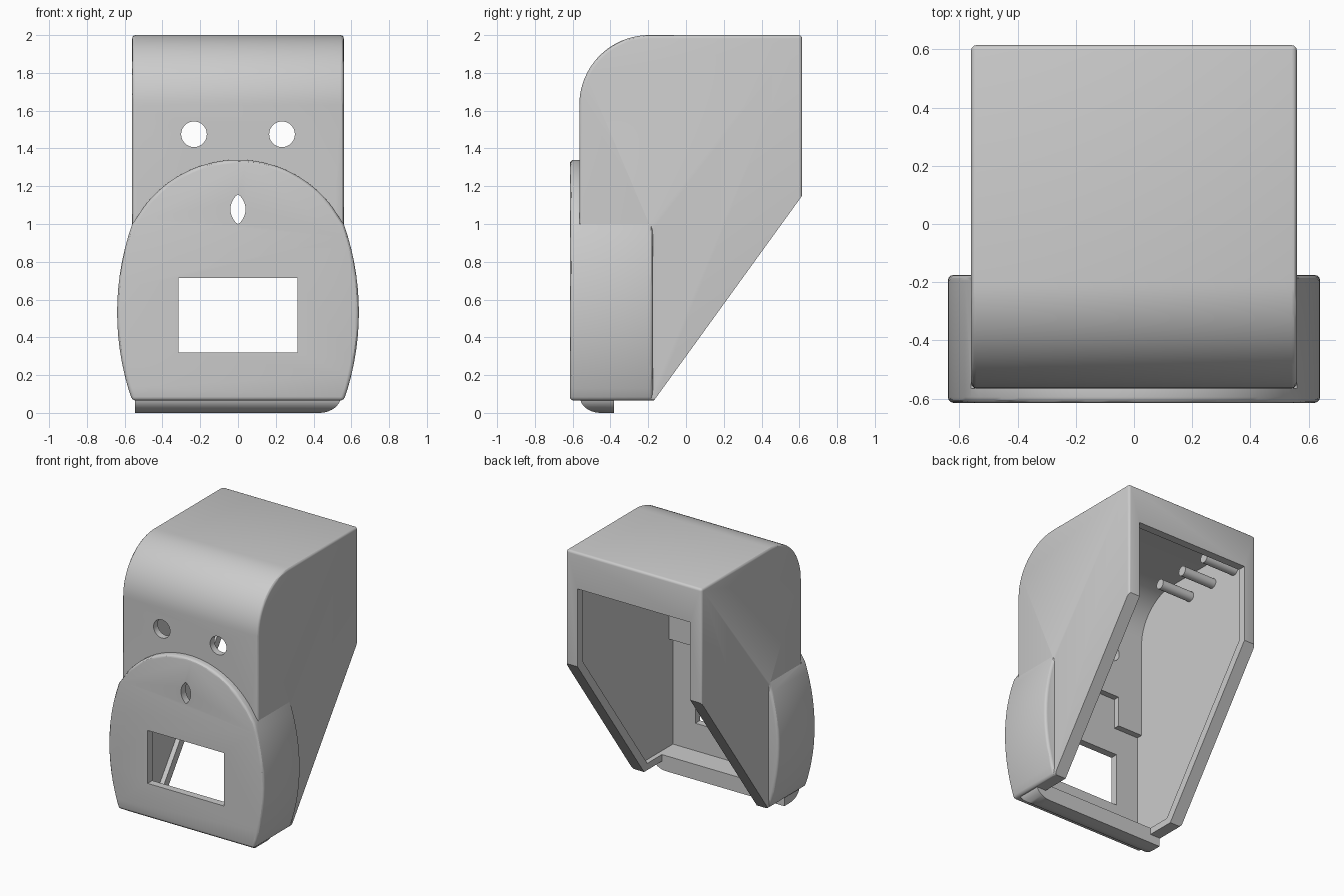
import bpy, bmesh
from math import sin, cos, radians, pi, asin, atan2

if "Cube" in bpy.data.objects:
    bpy.data.objects.remove(bpy.data.objects["Cube"])


def arc(cx, cz, r, a0, a1, n, rz=None):
    """Points on an arc, angles in degrees."""
    rz = r if rz is None else rz
    return [(cx + r * cos(radians(a0 + (a1 - a0) * i / n)),
             cz + rz * sin(radians(a0 + (a1 - a0) * i / n))) for i in range(n + 1)]


def prism(name, pts, axis, a, b, bevel=0.0, keep_sharp=None):
    """Extrude a profile: axis 'x' takes (y, z) points, axis 'y' takes (x, z)."""
    bm = bmesh.new()
    place = (lambda p, d: (d, p[0], p[1])) if axis == 'x' else (lambda p, d: (p[0], d, p[1]))
    v0 = [bm.verts.new(place(p, a)) for p in pts]
    v1 = [bm.verts.new(place(p, b)) for p in pts]
    n = len(pts)
    bm.faces.new(v0)
    bm.faces.new(v1[::-1])
    for i in range(n):
        j = (i + 1) % n
        bm.faces.new((v0[j], v0[i], v1[i], v1[j]))
    bmesh.ops.recalc_face_normals(bm, faces=bm.faces)
    if bevel:
        edges = [e for e in bm.edges if e.calc_face_angle(0) > radians(25)
                 and not (keep_sharp and all(keep_sharp(v.co) for v in e.verts))]
        bmesh.ops.bevel(bm, geom=edges, offset=bevel, segments=3, profile=0.5,
                        affect='EDGES', clamp_overlap=True)
    me = bpy.data.meshes.new(name)
    bm.to_mesh(me)
    bm.free()
    ob = bpy.data.objects.new(name, me)
    bpy.context.collection.objects.link(ob)
    return ob


def box(name, x0, x1, y0, y1, z0, z1):
    return prism(name, [(x0, z0), (x1, z0), (x1, z1), (x0, z1)], 'y', y0, y1)


def boolean(target, tool, op='DIFFERENCE'):
    """Apply a boolean and drop the tool object."""
    m = target.modifiers.new("cut", 'BOOLEAN')
    m.object, m.operation, m.solver = tool, op, 'EXACT'
    bpy.context.view_layer.objects.active = target
    bpy.ops.object.modifier_apply(modifier=m.name)
    bpy.data.objects.remove(tool)


# Main body: rounded front top, sloped rear underside
body_profile = ([(-0.17, 0.065), (0.615, 1.15), (0.615, 2.0)]
                + arc(-0.195, 1.63, 0.37, 90, 180, 20) + [(-0.565, 0.065)])
housing = prism("housing", body_profile, 'x', -0.56, 0.56, 0.018,
                lambda c: abs((c.z - 0.065) * 0.785 - (c.y + 0.17) * 1.085) < 0.01)

# Face plate with bulging side wings
R = 1.406
half = math_half = asin(0.4675 / R) * 180 / pi
right = arc(0.64 - R, 0.5325, R, -half, half, 14)
a0 = atan2(1.0 - 0.717, 0.555) * 180 / pi
top = arc(0, 0.717, 0.623, a0, 180 - a0, 32)[1:-1]
left = [(-x, z) for x, z in reversed(right)]
face = prism("face", right + top + left, 'y', -0.615, -0.175, 0.02)
boolean(face, box("face_trim", -1, 1, -0.565, 0.2, 1.0, 1.6))
boolean(housing, face, 'UNION')

# Bottom bar, rounded at the front and at one end
bar = prism("bar", [(-0.38, 0.1), (-0.38, 0.0)]
            + arc(-0.45, 0.08, 0.11, 270, 180, 10, 0.08) + [(-0.56, 0.1)], 'x', -0.545, 0.545)
boolean(bar, prism("bar_trim", [(-0.6, 0.2), (-0.6, -0.1), (0.43, -0.1)]
                   + arc(0.43, 0.09, 0.115, 270, 360, 10, 0.09) + [(0.545, 0.2)],
                   'y', -0.8, 0), 'INTERSECT')
boolean(housing, bar, 'UNION')

# Hollow interior, leaving a rim around the rear opening
cavity = ([(-0.208, 0.115), (0.555, 1.169), (0.555, 1.95)]
          + arc(-0.195, 1.63, 0.32, 90, 180, 20) + [(-0.515, 0.115)])
boolean(housing, prism("cavity", cavity, 'x', -0.5, 0.5))
boolean(housing, prism("rear_opening", [(0.5, 1.73), (0.7, 1.73), (0.7, -0.1),
                                        (-0.38, -0.1), (-0.38, 0.3)], 'x', -0.465, 0.465))

# Stepped recess behind the face
recess = [(-0.5, 0.115), (0.5, 0.115), (0.5, 0.915), (0.295, 0.915), (0.295, 1.14),
          (-0.295, 1.14), (-0.295, 0.915), (-0.5, 0.915)]
boolean(housing, prism("recess", recess, 'y', -0.56, -0.49))

# Window, two round holes and the pointed oval hole
boolean(housing, box("window", -0.315, 0.315, -0.7, -0.45, 0.32, 0.715))
for x in (-0.233, 0.233):
    boolean(housing, prism("round_hole", arc(x, 1.475, 0.068, 0, 360, 36)[:-1], 'y', -0.7, -0.4))
tip = asin(0.8) * 180 / pi
oval = arc(-0.06, 1.078, 0.1, -tip, tip, 10) + arc(0.06, 1.078, 0.1, 180 - tip, 180 + tip, 10)[1:-1]
boolean(housing, prism("oval_hole", oval, 'y', -0.7, -0.4))

# Three pegs on one inner side wall
for i, y in enumerate((0.0, 0.235, 0.465)):
    peg = prism("peg", arc(y, 1.776, 0.036, 0, 360, 24)[:-1], 'x', -0.53, -0.23)
    boolean(housing, peg, 'UNION')

bpy.ops.object.select_all(action='DESELECT')
housing.select_set(True)
bpy.context.view_layer.objects.active = housing
bpy.ops.object.shade_smooth_by_angle(angle=radians(30))
